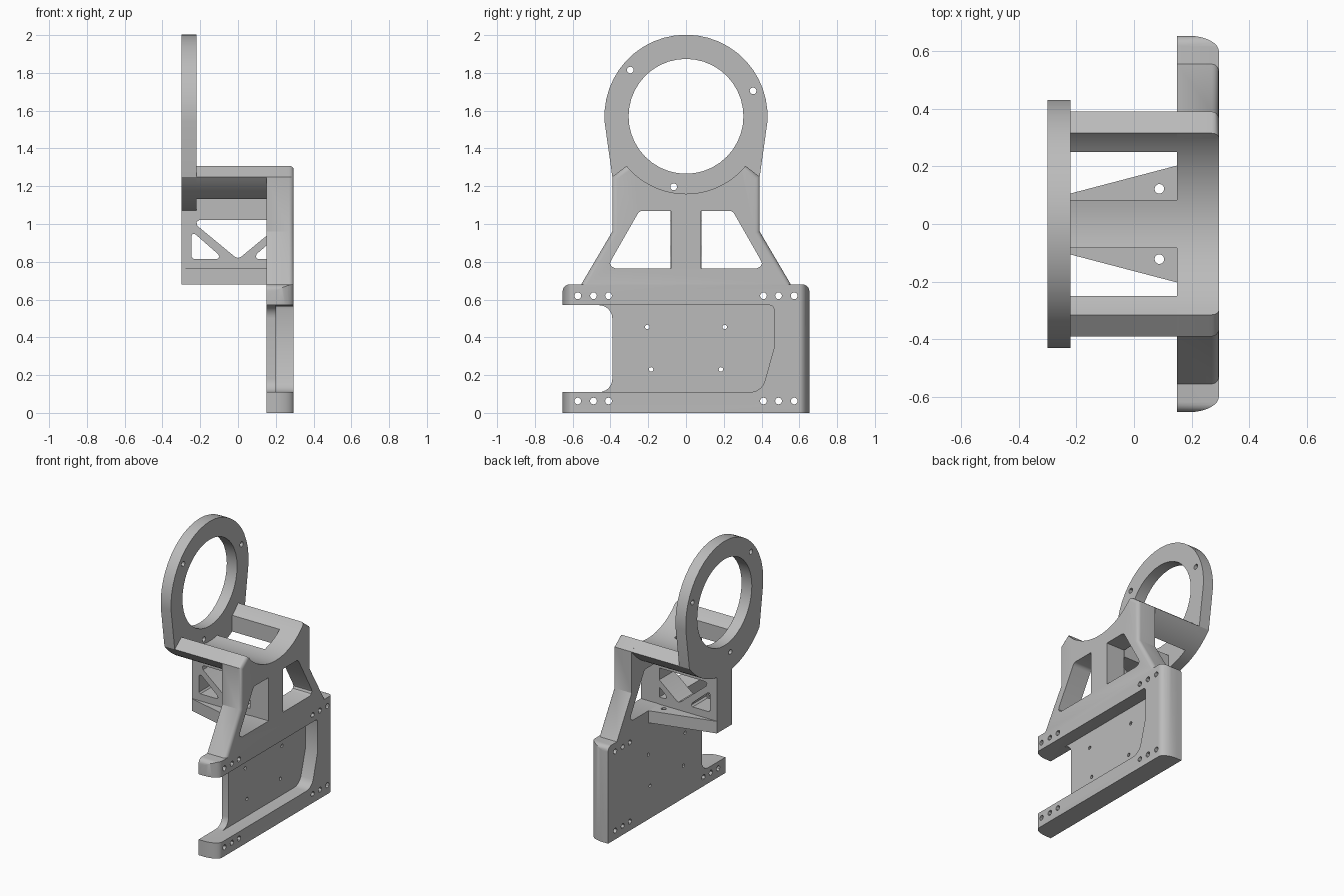
import bpy, bmesh
from math import sin, cos, pi, radians, sqrt, asin

if "Cube" in bpy.data.objects:
    bpy.data.objects.remove(bpy.data.objects["Cube"])

grey = bpy.data.materials.new("light_grey")
grey.use_nodes = True
grey.diffuse_color = (0.5, 0.5, 0.5, 1)
grey.node_tree.nodes["Principled BSDF"].inputs["Base Color"].default_value = (0.5, 0.5, 0.5, 1)

# Key dimensions
BACK, RING_IN, PLATE_IN, PLATE_OUT = -0.30, -0.22, 0.15, 0.295
RING_Z, RING_R, HOLE_R, CRADLE_R, UNDER_R = 1.57, 0.432, 0.304, 0.41, 0.505
NECK_Y, PEAK_Y, WEB_Y = 0.39, 0.315, 0.083
parts = []


def prism(name, pts, axis, lo, hi):
    """Extrude a closed outline along an axis."""
    place = {"x": lambda a, b: (lo, a, b),
             "y": lambda a, b: (a, lo, b),
             "z": lambda a, b: (a, b, lo)}[axis]
    bm = bmesh.new()
    face = bm.faces.new([bm.verts.new(place(a, b)) for a, b in pts])
    new = bmesh.ops.extrude_face_region(bm, geom=[face])["geom"]
    shift = [hi - lo if axis == k else 0 for k in "xyz"]
    bmesh.ops.translate(bm, vec=shift, verts=[v for v in new if isinstance(v, bmesh.types.BMVert)])
    bmesh.ops.recalc_face_normals(bm, faces=bm.faces)
    mesh = bpy.data.meshes.new(name)
    bm.to_mesh(mesh)
    bm.free()
    mesh.materials.append(grey)
    ob = bpy.data.objects.new(name, mesh)
    bpy.context.collection.objects.link(ob)
    return ob


def boolean(target, tool, operation="DIFFERENCE"):
    """Apply a boolean and discard the cutter."""
    mod = target.modifiers.new("cut", "BOOLEAN")
    mod.operation, mod.object, mod.solver = operation, tool, "EXACT"
    bpy.context.view_layer.update()
    graph = bpy.context.evaluated_depsgraph_get()
    mesh = bpy.data.meshes.new_from_object(target.evaluated_get(graph))
    target.modifiers.remove(mod)
    target.data = mesh
    bpy.data.objects.remove(tool)


def arc(cy, cz, r, start, end, n, ry=None):
    steps = [radians(start + (end - start) * i / n) for i in range(n + 1)]
    return [(cy + r * cos(t), cz + (ry or r) * sin(t)) for t in steps]


def drill(target, spots, r, axis="x", lo=-1, hi=1):
    for a, b in spots:
        boolean(target, prism("drill", arc(a, b, r, 0, 330, 11), axis, lo, hi))


def low_arc(r, y0, y1, n=8):
    """Lower part of a circle around the ring centre, from y0 to y1."""
    a0, a1 = asin(y0 / r), asin(y1 / r)
    angles = [a0 + (a1 - a0) * i / n for i in range(n + 1)]
    return [(r * sin(t), RING_Z - r * cos(t)) for t in angles]


def mirror(pts):
    return [(-a, b) for a, b in pts]


# Base plate: rounded top corners, outer ends curved in plan
W, TOP = 0.653, 0.68
outline = [(-W, 0), (W, 0)] + arc(W - 0.035, TOP - 0.035, 0.035, 0, 90, 5)
outline += arc(-W + 0.035, TOP - 0.035, 0.035, 90, 180, 5)
base = prism("base_plate", outline, "x", PLATE_IN, PLATE_OUT)
right_end = arc(0.19, W - 0.055, PLATE_OUT - 0.19, 0, 90, 8, 0.055)
plan = right_end + [(0.1, W), (0.1, -W)] + [(a, -b) for a, b in reversed(right_end)]
boolean(base, prism("plan", plan, "z", -0.1, 1), "INTERSECT")

# Open notch at the front and shallow pocket across the outer face
notch = [(-1, 0.11)] + arc(-0.46, 0.18, 0.07, -90, 0, 6) + arc(-0.46, 0.50, 0.07, 0, 90, 6) + [(-1, 0.57)]
boolean(base, prism("notch", notch, "x", 0, 1))
pocket = [(-1, 0.11)] + arc(0.34, 0.19, 0.08, -90, -20, 5) + [(0.465, 0.34)]
pocket += arc(0.445, 0.55, 0.02, 0, 90, 3) + [(-1, 0.57)]
boolean(base, prism("pocket", pocket, "x", 0.20, 1))
drill(base, [(s * y, z) for s in (-1, 1) for y in (0.41, 0.49, 0.573) for z in (0.063, 0.62)], 0.018)
drill(base, [(-0.205, 0.455), (0.205, 0.455), (-0.185, 0.23), (0.185, 0.23)], 0.012)
parts.append(base)

# Neck plate with a curved cradle on top
side = [(0.555, TOP), (NECK_Y, 0.96), (NECK_Y, 1.25)]
cradle = low_arc(CRADLE_R, -PEAK_Y, PEAK_Y, 24)
neck = prism("neck_plate", side + cradle[::-1] + mirror(side)[::-1], "x", PLATE_IN, PLATE_OUT)
bm = bmesh.new()
bm.from_mesh(neck.data)
rim = []
for e in bm.edges:
    mid = (e.verts[0].co + e.verts[1].co) / 2
    if mid.x > PLATE_OUT - 0.001 and abs(mid.y) > 0.33 and mid.z > TOP + 0.01:
        rim.append(e)
bmesh.ops.bevel(bm, geom=rim, offset=0.025, segments=4, profile=0.5, affect="EDGES")
bm.to_mesh(neck.data)
bm.free()
window = [(0.08, 0.765), (0.375, 0.765), (0.395, 0.775), (0.402, 0.79), (0.395, 0.81),
          (0.258, 1.05), (0.25, 1.062), (0.235, 1.07), (0.08, 1.07)]
for pts in (window, mirror(window)):
    boolean(neck, prism("window", pts, "x", 0, 1))
parts.append(neck)

# Mounting ring with a rounded foot
ring_outline = arc(0, RING_Z, RING_R, -4, 184, 24) + low_arc(UNDER_R, -NECK_Y, NECK_Y, 20)
ring = prism("mounting_ring", ring_outline, "x", BACK, RING_IN)
boolean(ring, prism("bore", arc(0, RING_Z, HOLE_R, 0, 351, 39), "x", -1, 1))
drill(ring, [(-0.295, 1.815), (0.355, 1.705), (-0.065, 1.197)], 0.018)
parts.append(ring)

# Side rails and central rail between ring and neck
rail = low_arc(CRADLE_R, 0.25, PEAK_Y) + low_arc(UNDER_R, 0.25, NECK_Y)[::-1]
parts.append(prism("left_rail", rail, "x", RING_IN, PLATE_IN))
parts.append(prism("right_rail", mirror(rail), "x", RING_IN, PLATE_IN))
centre = low_arc(CRADLE_R, -WEB_Y, WEB_Y) + low_arc(UNDER_R, -WEB_Y, WEB_Y)[::-1]
parts.append(prism("centre_rail", centre, "x", RING_IN, PLATE_IN))

# Central truss web with triangular openings
FLOOR = 0.765
web = prism("truss_web", [(BACK, FLOOR), (PLATE_IN, FLOOR), (PLATE_IN, 1.08), (BACK, 1.08)],
            "y", -WEB_Y, WEB_Y)
openings = [
    [(-0.205, 1.02), (-0.22, 1.012), (-0.215, 0.99), (-0.015, 0.825), (0, 0.82), (0.015, 0.825),
     (0.16, 0.945), (0.16, 1.02)],
    [(-0.245, 0.825), (-0.235, 0.815), (-0.11, 0.815), (-0.098, 0.825), (-0.105, 0.84),
     (-0.225, 0.945), (-0.24, 0.948), (-0.247, 0.935)],
    [(0.16, 0.815), (0.105, 0.815), (0.094, 0.825), (0.1, 0.842), (0.16, 0.894)],
]
for pts in openings:
    boolean(web, prism("opening", pts, "y", -1, 1))
parts.append(web)

# Flared gusset floor under the truss
floor = prism("gusset_floor", [(BACK, -0.085), (PLATE_IN, -0.203), (PLATE_IN, 0.203), (BACK, 0.085)],
              "z", TOP, FLOOR)
drill(floor, [(0.088, -0.122), (0.088, 0.122)], 0.017, "z", 0, 1)
parts.append(floor)

# Smooth curved faces, keep edges sharp
bpy.ops.object.select_all(action="DESELECT")
for ob in parts:
    ob.select_set(True)
bpy.context.view_layer.objects.active = base
bpy.ops.object.shade_smooth_by_angle(angle=radians(30))
